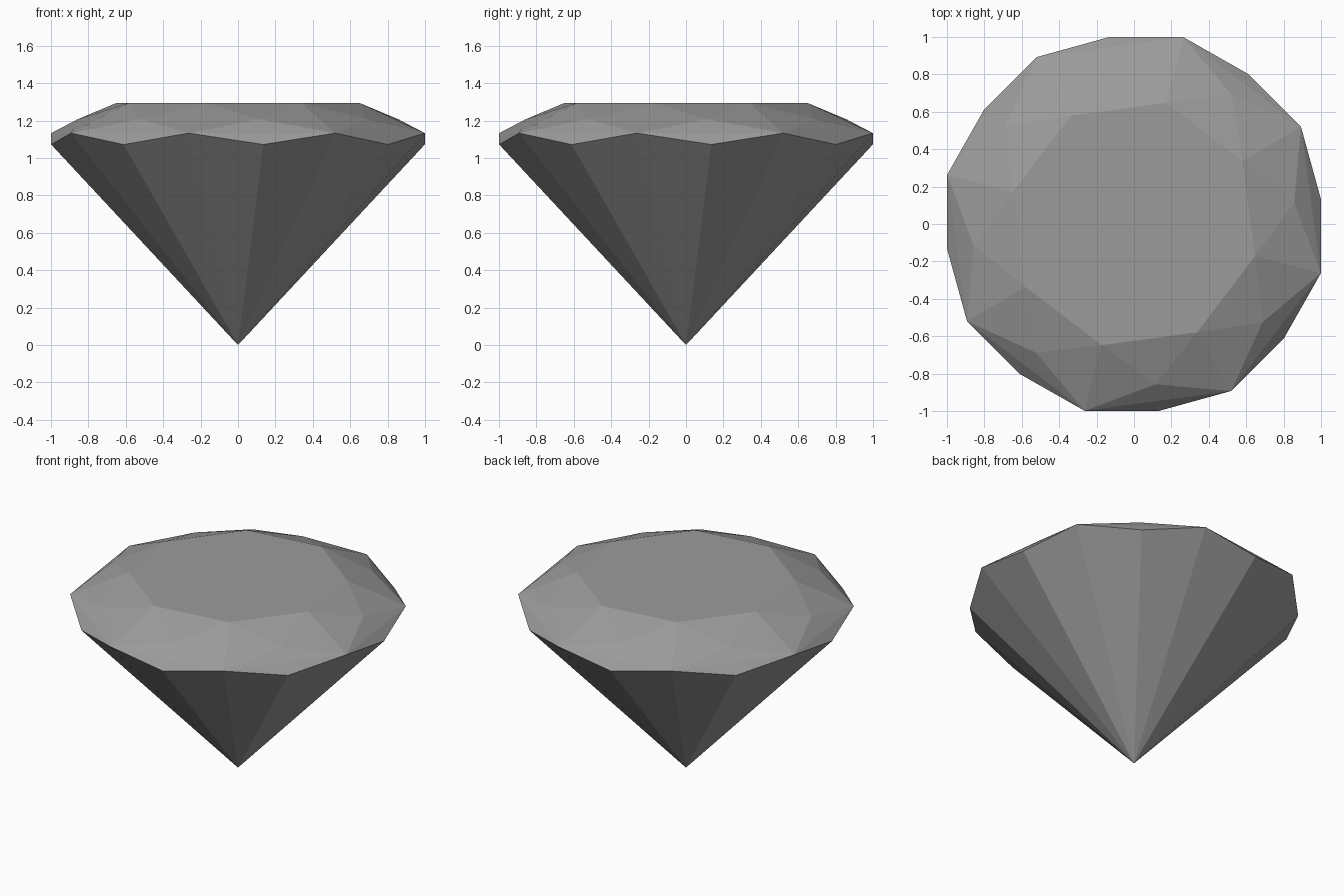
import bpy, bmesh
from math import cos, sin, radians

cube = bpy.data.objects.get("Cube")
if cube:
    bpy.data.objects.remove(cube, do_unlink=True)

# Gem material
grey = bpy.data.materials.new("gem grey")
grey.use_nodes = True
colour = (0.33, 0.33, 0.33, 1)
grey.diffuse_color = colour
grey.node_tree.nodes["Principled BSDF"].inputs["Base Color"].default_value = colour

SIDES = 8
STEP = 360 / SIDES
TURN = 30.2
bm = bmesh.new()


def ring(radius, z, offset):
    """Octagonal ring of vertices, turned by a fraction of one step."""
    angles = [radians(TURN + STEP * (i + offset)) for i in range(SIDES)]
    return [bm.verts.new((radius * cos(a), radius * sin(a), z)) for a in angles]


# Rings from the table down to the point
table = ring(0.67, 1.295, 0)
crown = ring(0.865, 1.207, 0.5)
girdle = ring(1.033, 1.133, 0)
lower = ring(1.008, 1.072, 0.5)
point = bm.verts.new((0, 0, 0))

bm.faces.new(table)
for i in range(SIDES):
    j = (i + 1) % SIDES
    # Star facet, the two halves of a kite, and the girdle facets
    bm.faces.new((table[i], crown[i], table[j]))
    bm.faces.new((table[i], girdle[i], crown[i]))
    bm.faces.new((table[j], crown[i], girdle[j]))
    bm.faces.new((crown[i], girdle[i], girdle[j]))
    bm.faces.new((girdle[i], lower[i], girdle[j]))
    # Long facets down to the point
    bm.faces.new((girdle[i], point, lower[i]))
    bm.faces.new((lower[i], point, girdle[j]))

bmesh.ops.recalc_face_normals(bm, faces=bm.faces[:])
mesh = bpy.data.meshes.new("cut_gem")
bm.to_mesh(mesh)
bm.free()
mesh.materials.append(grey)
gem = bpy.data.objects.new("cut_gem", mesh)
bpy.context.collection.objects.link(gem)
